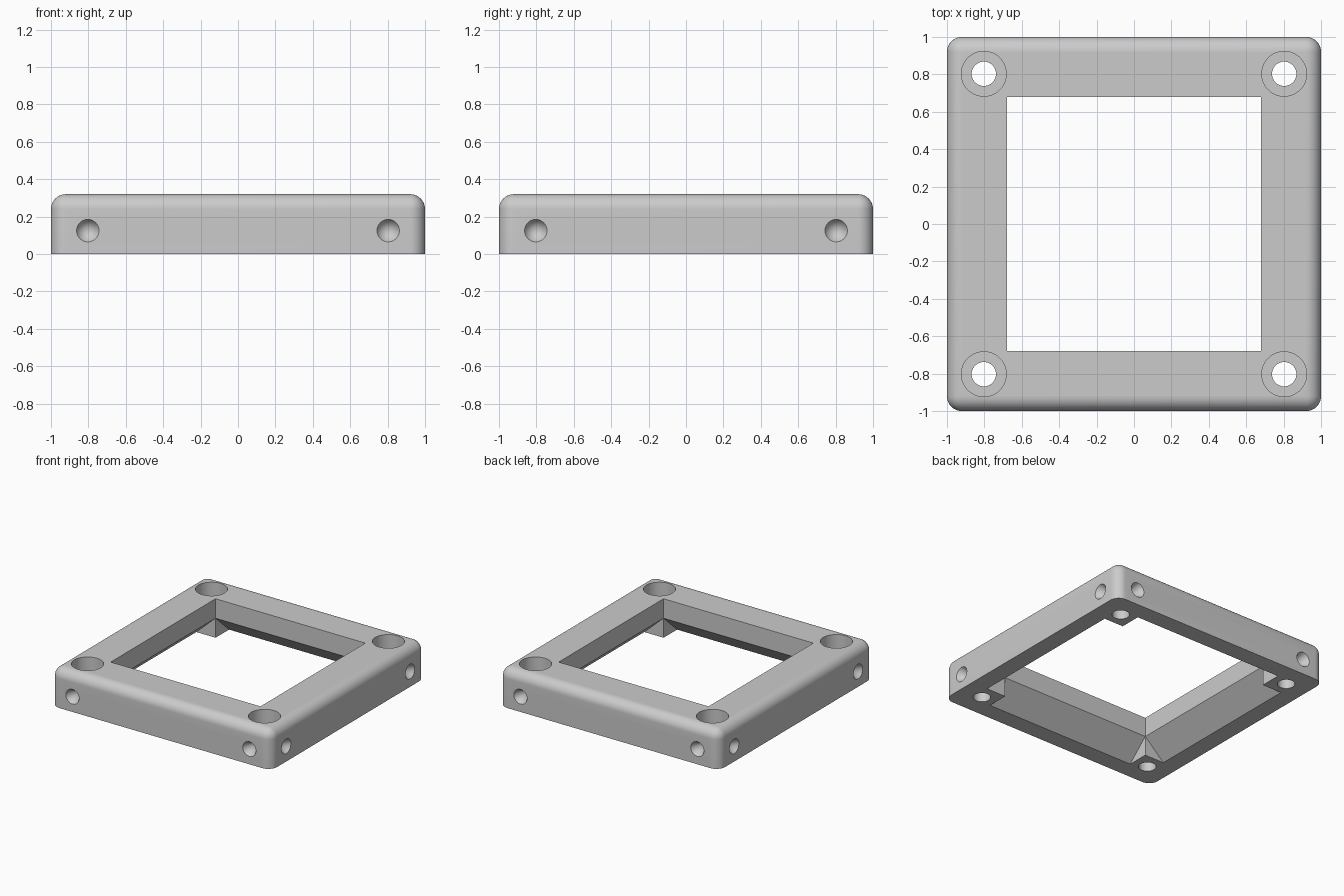
import bpy, bmesh, math
from mathutils import Matrix, Vector

default = bpy.data.objects.get("Cube")
if default:
    bpy.data.objects.remove(default, do_unlink=True)

HEIGHT, FILLET = 0.32, 0.08
OPEN, FLARE, MID = 0.68, 0.855, 0.16   # opening, flared underside, flare start
HOLE = 0.803                           # screw hole offset

grey = bpy.data.materials.new("plain grey")
grey.use_nodes = True
GREY = (0.6, 0.6, 0.6, 1)
grey.diffuse_color = GREY
grey.node_tree.nodes["Principled BSDF"].inputs["Base Color"].default_value = GREY


def make_object(name, bm):
    bmesh.ops.recalc_face_normals(bm, faces=bm.faces[:])
    mesh = bpy.data.meshes.new(name)
    bm.to_mesh(mesh)
    bm.free()
    mesh.materials.append(grey)
    obj = bpy.data.objects.new(name, mesh)
    bpy.context.collection.objects.link(obj)
    return obj


def cut(target, bm):
    """Subtract a bmesh from the target and discard the cutter."""
    cutter = make_object("cutter", bm)
    cutter.hide_render = True
    mod = target.modifiers.new("cut", 'BOOLEAN')
    mod.operation, mod.solver, mod.object = 'DIFFERENCE', 'EXACT', cutter
    bpy.context.view_layer.objects.active = target
    bpy.ops.object.modifier_apply(modifier=mod.name)
    bpy.data.objects.remove(cutter, do_unlink=True)


def add_cylinder(bm, r1, r2, depth, matrix):
    bmesh.ops.create_cone(bm, cap_ends=True, segments=48, radius1=r1,
                          radius2=r2, depth=depth, matrix=matrix)


# Block with rounded sides and top, sharp underside
bm = bmesh.new()
bmesh.ops.create_cube(bm, size=1, matrix=Matrix.Translation((0, 0, HEIGHT / 2))
                      @ Matrix.Diagonal((2, 2, HEIGHT, 1)))
round_edges = [e for e in bm.edges if max(v.co.z for v in e.verts) > 0.1]
bmesh.ops.bevel(bm, geom=round_edges, offset=FILLET, offset_type='OFFSET',
                segments=10, profile=0.5, affect='EDGES')
frame = make_object("square_frame", bm)

# Square opening flaring outward below, leaving a post at each corner
low = -0.1
wide = FLARE + (FLARE - OPEN) * -low / MID
half = [(wide, low), (OPEN, MID), (OPEN, 0.5)]
profile = half + [(-a, z) for a, z in reversed(half)]
for turn in (0, math.pi / 2):
    bm = bmesh.new()
    face = bm.faces.new([bm.verts.new((-OPEN, a, z)) for a, z in profile])
    ext = bmesh.ops.extrude_face_region(bm, geom=[face])
    moved = [g for g in ext["geom"] if isinstance(g, bmesh.types.BMVert)]
    bmesh.ops.translate(bm, verts=moved, vec=(2 * OPEN, 0, 0))
    bm.transform(Matrix.Rotation(turn, 4, 'Z'))
    cut(frame, bm)

# Counterbored screw holes in the corners
for radius, bottom in ((0.12, MID), (0.065, -0.1)):
    bm = bmesh.new()
    for x in (-HOLE, HOLE):
        for y in (-HOLE, HOLE):
            add_cylinder(bm, radius, radius, 0.5 - bottom,
                         Matrix.Translation((x, y, (0.5 + bottom) / 2)))
    cut(frame, bm)

# Conical dimples, two on each outer side
bm = bmesh.new()
for i in range(4):
    for x in (-HOLE, HOLE):
        inward = (Matrix.Rotation(i * math.pi / 2, 4, 'Z')
                  @ Matrix.Translation((x, -0.95, 0.125))
                  @ Matrix.Rotation(-math.pi / 2, 4, 'X'))
        # slightly oversized so the wide end stands clear of the side
        add_cylinder(bm, 0.072, 0, 0.12, inward @ Matrix.Translation((0, 0, -0.01)))
cut(frame, bm)

# Smooth fillets and holes, crisp edges
bpy.ops.object.select_all(action='DESELECT')
frame.select_set(True)
bpy.context.view_layer.objects.active = frame
bpy.ops.object.shade_smooth_by_angle(angle=math.radians(30))
